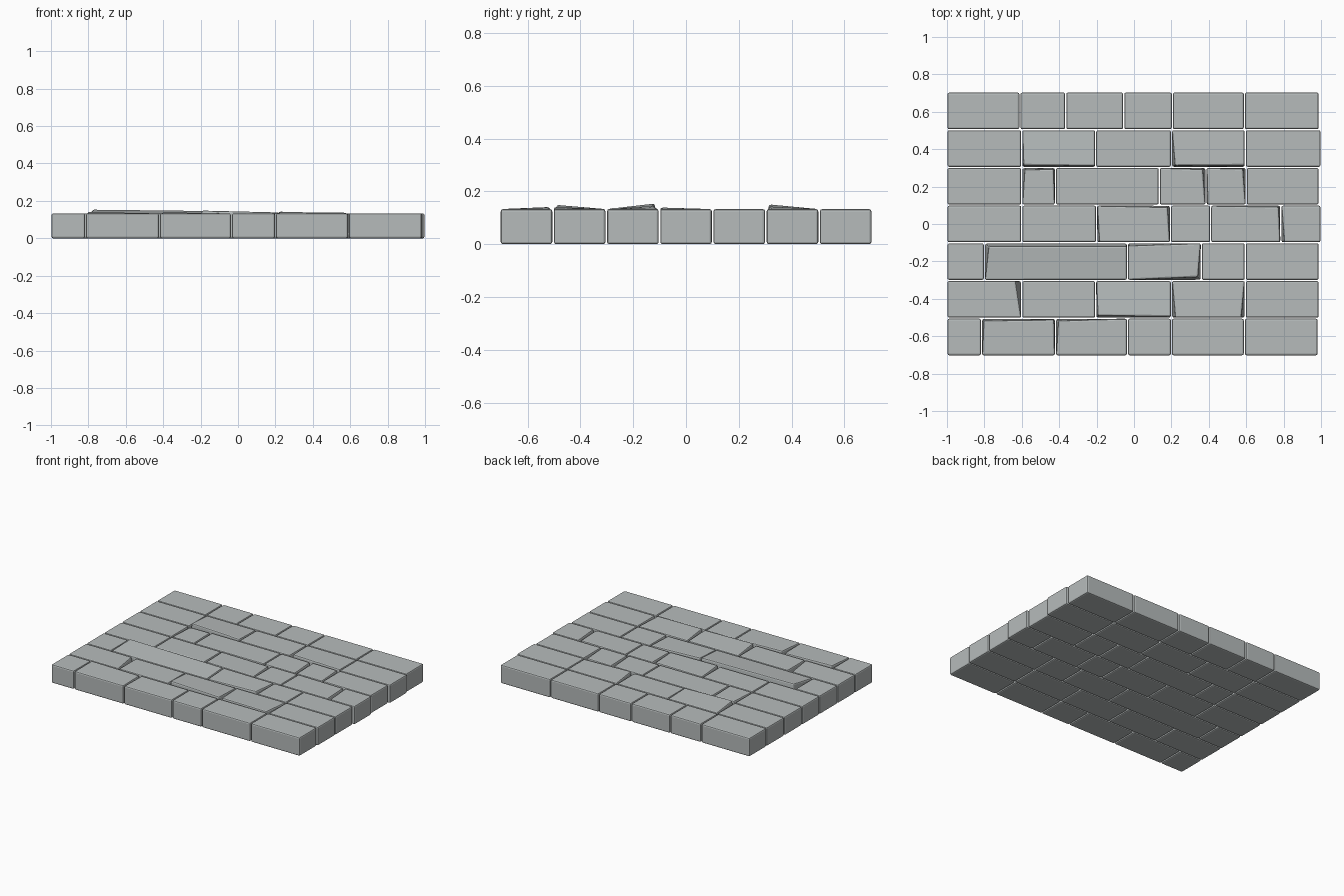
import bpy
import bmesh

cube = bpy.data.objects.get("Cube")
if cube:
    bpy.data.objects.remove(cube, do_unlink=True)

HEIGHT = 0.133
GAP = 0.003

stone = bpy.data.materials.new("grey stone")
stone.use_nodes = True
colour = (0.47, 0.5, 0.5, 1)
stone.diffuse_color = colour
bsdf = stone.node_tree.nodes["Principled BSDF"]
bsdf.inputs["Base Color"].default_value = colour
bsdf.inputs["Roughness"].default_value = 0.8


def brick(name, x0, x1, y0, y1, shifts):
    """Bevelled block; shifts moves single top corners: F/B front or back, L/R low or high x."""
    bm = bmesh.new()
    bmesh.ops.create_cube(bm, size=1)
    for v in bm.verts:
        corner = ("B" if v.co.y > 0 else "F") + ("R" if v.co.x > 0 else "L")
        top = v.co.z > 0
        v.co = (x1 - GAP if v.co.x > 0 else x0 + GAP,
                y1 - GAP if v.co.y > 0 else y0 + GAP,
                HEIGHT if top else 0)
        if top and corner in shifts:
            dx, dy, dz = shifts[corner]
            v.co.x += dx
            v.co.y += dy
            v.co.z += dz
    bmesh.ops.bevel(bm, geom=bm.edges[:], offset=0.009, segments=2,
                    profile=0.5, affect='EDGES')
    mesh = bpy.data.meshes.new(name)
    bm.to_mesh(mesh)
    bm.free()
    mesh.materials.append(stone)
    obj = bpy.data.objects.new(name, mesh)
    bpy.context.collection.objects.link(obj)


# Joint positions of each course, from front to back
courses = [
    (-1, -.815, -.42, -.035, .2, .59, .985),
    (-1, -.6, -.205, .2, .595, .99),
    (-1, -.8, -.035, .36, .595, .99),
    (-1, -.6, -.2, .195, .41, .785, 1),
    (-1, -.6, -.42, .135, .385, .6, .99),
    (-1, -.6, -.205, .2, .595, 1),
    (-1, -.61, -.365, -.055, .205, .59, .99),
]

# Worn and lifted top corners, by (course, brick)
worn = {
    (0, 1): {"BL": (.008, -.01, .008), "BR": (-.004, -.005, 0)},
    (0, 2): {"BL": (.012, -.01, .006)},
    (1, 0): {"BR": (-.03, 0, 0)},
    (1, 2): {"FL": (.008, .01, .016), "FR": (0, .005, .006)},
    (1, 3): {"FL": (.018, 0, .008), "FR": (-.018, 0, .004)},
    (2, 1): {"BL": (.02, -.015, .021), "BR": (0, -.015, .012)},
    (2, 2): {"FR": (-.015, .015, .004), "BL": (0, -.012, .01)},
    (3, 2): {"FL": (.012, 0, .006), "BR": (-.012, -.008, 0)},
    (3, 4): {"BR": (-.008, -.006, 0)},
    (3, 5): {"FL": (.016, 0, 0)},
    (4, 1): {"BL": (.012, -.008, 0), "BR": (-.006, -.006, 0)},
    (4, 3): {"BR": (-.014, -.006, 0)},
    (4, 4): {"BR": (-.014, -.004, 0), "FL": (.006, 0, 0)},
    (5, 1): {"FL": (.006, .008, .018), "FR": (0, .005, .005)},
    (5, 3): {"FL": (.016, .006, .01), "FR": (0, .008, 0)},
}

# Lay the courses
for row, joints in enumerate(courses):
    y0 = -.705 + row * .2015
    for i, (x0, x1) in enumerate(zip(joints, joints[1:])):
        brick(f"brick_{row + 1}_{i + 1}", x0, x1, y0, y0 + .2015,
              worn.get((row, i), {}))
